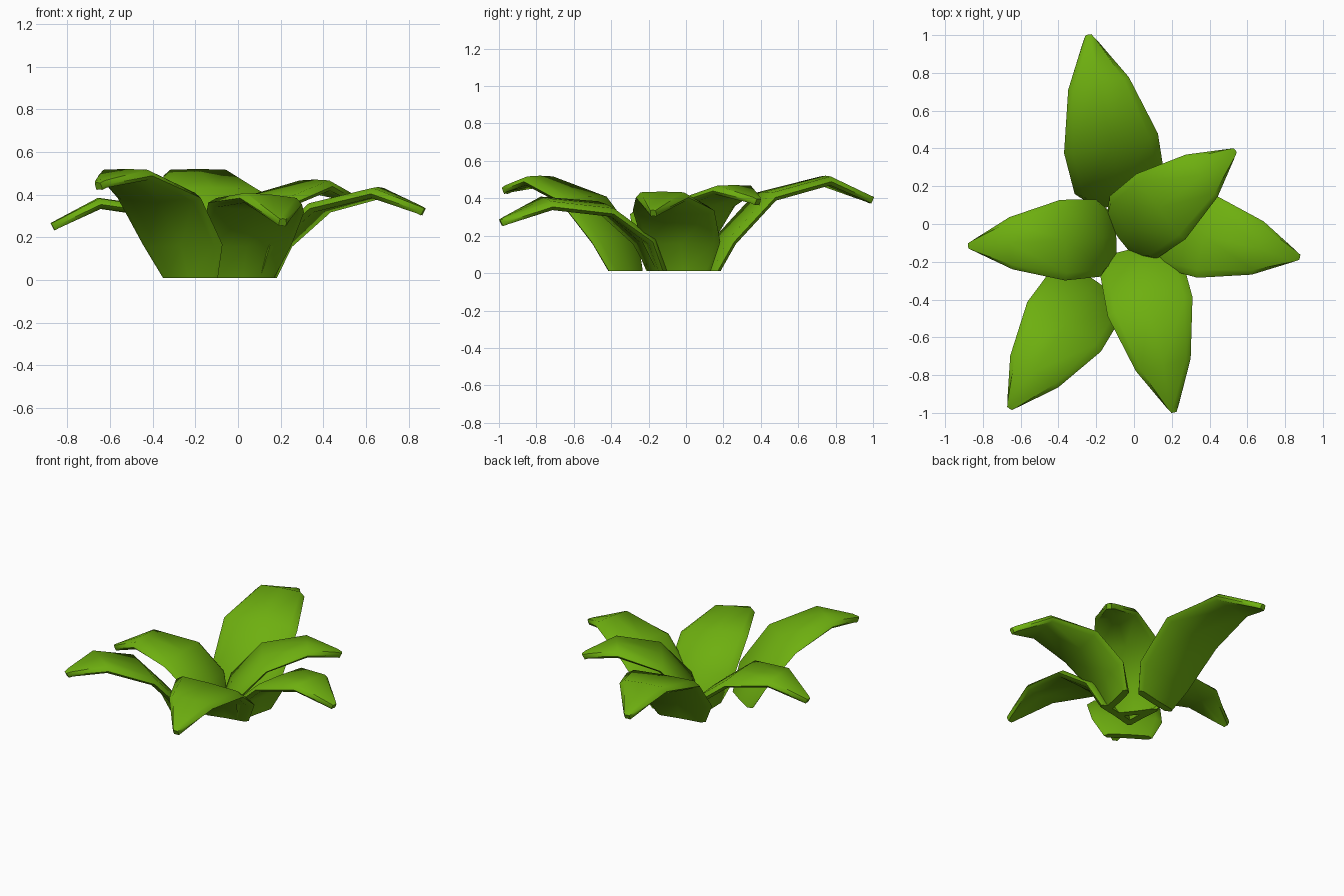
import bpy, bmesh, math
from mathutils import Vector

if "Cube" in bpy.data.objects:
    bpy.data.objects.remove(bpy.data.objects["Cube"])

green = bpy.data.materials.new("leaf green")
green.diffuse_color = (0.155, 0.43, 0.005, 1)
green.use_nodes = True
green.node_tree.nodes["Principled BSDF"].inputs["Base Color"].default_value = green.diffuse_color

# position along leaf (0 base .. 1 tip) and half width of each section
ALONG = [0.0, 0.085, 0.34, 0.71, 0.97, 1.0]
HALF = [0.155, 0.225, 0.235, 0.152, 0.035, 0.018]
# cross-section: (fraction of half width, offset along normal)
SECTION = [(-0.82, 0.022), (0, 0.026), (0.82, 0.022), (1, -0.006),
           (0.85, -0.026), (0, -0.022), (-0.85, -0.026), (-1, -0.006)]


def leaf(name, base, tip, zs, wide, roll=0.0):
    base, tip = Vector((*base, 0)), Vector((*tip, 0))
    length = (tip - base).length
    out = (tip - base).normalized()
    side = Vector((out.y, -out.x, 0))
    up = Vector((0, 0, 1))
    z_mid, z_peak, z_tip = zs
    heights = [0.01, 0.17, z_mid, z_peak, z_tip + 0.012, z_tip]
    pts = [(a * length, z) for a, z in zip(ALONG, heights)]
    bm = bmesh.new()
    rings = []
    for i, (r, z) in enumerate(pts):
        # averaged direction along the arch gives the section normal
        dirs = []
        for j in (i - 1, i):
            if 0 <= j < len(pts) - 1:
                dirs.append(Vector((pts[j + 1][0] - pts[j][0],
                                    pts[j + 1][1] - pts[j][1])).normalized())
        t = sum(dirs, Vector((0, 0))).normalized()
        if i == 0:
            t = Vector((0, 1))
        n = up * t.x - out * t.y
        c = base + out * r + up * z
        w = HALF[i] * wide
        k = 1 if i < 4 else 0.75
        s = (side + up * (roll if i > 1 else 0))
        rings.append([bm.verts.new(c + s * (f * w) + n * (o * k))
                      for f, o in SECTION])
    m = len(SECTION)
    for a, b in zip(rings, rings[1:]):
        for j in range(m):
            bm.faces.new((a[j], a[(j + 1) % m], b[(j + 1) % m], b[j]))
    bm.faces.new(rings[0])
    bm.faces.new(rings[-1])
    bmesh.ops.recalc_face_normals(bm, faces=bm.faces)
    me = bpy.data.meshes.new(name)
    bm.to_mesh(me)
    bm.free()
    me.materials.append(green)
    ob = bpy.data.objects.new(name, me)
    bpy.context.collection.objects.link(ob)
    bpy.ops.object.select_all(action='DESELECT')
    ob.select_set(True)
    bpy.context.view_layer.objects.active = ob
    bpy.ops.object.shade_smooth_by_angle(angle=math.radians(50))


# six leaves around the centre: base, tip, heights (middle, peak, tip), width
leaf("back_leaf", (-0.06, 0.13), (-0.24, 0.995), (0.41, 0.495, 0.39), 1.08)
leaf("inner_leaf", (-0.06, -0.06), (0.53, 0.385), (0.37, 0.445, 0.38), 0.92)
leaf("right_leaf", (0.13, -0.01), (0.87, -0.175), (0.34, 0.41, 0.32), 0.95)
leaf("front_right_leaf", (0.02, -0.15), (0.21, -0.99), (0.345, 0.375, 0.27), 0.98, 0.1)
leaf("front_left_leaf", (-0.22, -0.32), (-0.655, -0.97), (0.39, 0.495, 0.44), 1.0)
leaf("left_leaf", (-0.12, -0.07), (-0.87, -0.115), (0.32, 0.36, 0.25), 0.91)
